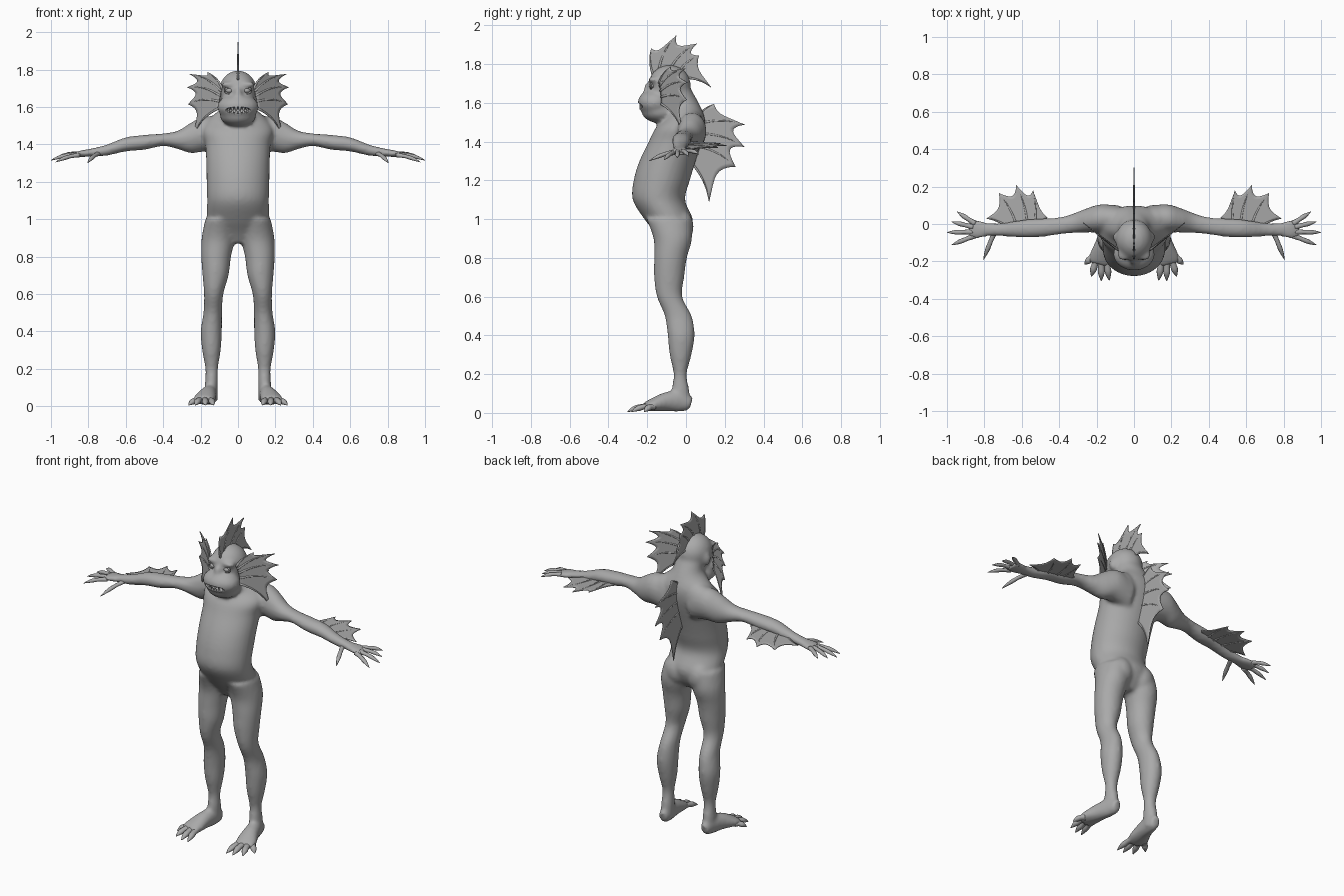
import bpy, bmesh, math
from mathutils import Vector, Matrix

cube = bpy.data.objects.get("Cube")
if cube:
    bpy.data.objects.remove(cube, do_unlink=True)

skin = bpy.data.materials.new("grey_skin")
skin.use_nodes = True
GREY = (0.4, 0.4, 0.4, 1)
skin.diffuse_color = GREY
skin.node_tree.nodes["Principled BSDF"].inputs["Base Color"].default_value = GREY


def finish(bm, name):
    bmesh.ops.recalc_face_normals(bm, faces=bm.faces)
    for f in bm.faces:
        f.smooth = True
    me = bpy.data.meshes.new(name)
    bm.to_mesh(me)
    bm.free()
    me.materials.append(skin)
    ob = bpy.data.objects.new(name, me)
    bpy.context.collection.objects.link(ob)
    return ob


def resample(rows, steps):
    """Catmull-Rom through rows of numbers."""
    rows = [Vector(r) for r in rows]
    out = []
    for i in range(len(rows) - 1):
        a, b = rows[max(i - 1, 0)], rows[i]
        c, d = rows[i + 1], rows[min(i + 2, len(rows) - 1)]
        for k in range(steps):
            t = k / steps
            out.append(b + (c - a) * (t / 2) + (a * 2 - b * 5 + c * 4 - d) * (t * t / 2)
                       + (b * 3 - a - c * 3 + d) * (t ** 3 / 2))
    return out + [rows[-1]]


def loft(bm, rows, side=1, axis=None, steps=4, seg=20):
    """Tube through rows of (x, y, z, half width, half height)."""
    rows = resample(rows, steps)
    rings = []
    for i, r in enumerate(rows):
        p = Vector(r[:3])
        if axis == 'Z':
            u, v = Vector((1, 0, 0)), Vector((0, 1, 0))
        elif axis == 'X':
            u, v = Vector((0, 1, 0)), Vector((0, 0, 1))
        else:
            d = Vector(rows[min(i + 1, len(rows) - 1)][:3]) - Vector(rows[max(i - 1, 0)][:3])
            up = Vector((0, 0, 1)) if abs(d.normalized().z) < 0.9 else Vector((0, 1, 0))
            u = d.cross(up).normalized()
            v = u.cross(d).normalized()
        ring = []
        for k in range(seg):
            a = math.tau * k / seg
            q = p + u * (math.cos(a) * r[3]) + v * (math.sin(a) * r[4])
            ring.append(bm.verts.new((q.x * side, q.y, q.z)))
        rings.append(ring)
    for a, b in zip(rings, rings[1:]):
        for k in range(seg):
            n = (k + 1) % seg
            bm.faces.new((a[k], a[n], b[n], b[k]))
    bm.faces.new(rings[0])
    bm.faces.new(rings[-1])


def ball(bm, centre, radii, seg=24):
    bmesh.ops.create_uvsphere(bm, u_segments=seg, v_segments=seg // 2, radius=1,
                              matrix=Matrix.Translation(centre) @ Matrix.Diagonal((*radii, 1)))


def fin(name, ribs, place, bend=0.08, scallop=0.3):
    """Scalloped web stretched over curved ribs given as (base, tip) pairs."""
    def along(rib, s):
        a, b = Vector(rib[0]), Vector(rib[1])
        d = b - a
        return a + d * s + Vector((-d.y, d.x)) * (bend * 4 * s * (1 - s))

    bm = bmesh.new()
    n = 8
    for r0, r1 in zip(ribs, ribs[1:]):
        grid = []
        for i in range(n + 1):
            row = []
            for j in range(n + 1):
                t = j / n
                s = i / n * (1 - scallop * 4 * t * (1 - t))
                row.append(bm.verts.new(place(*along(r0, s).lerp(along(r1, s), t))))
            grid.append(row)
        for i in range(n):
            for j in range(n):
                bm.faces.new((grid[i][j], grid[i + 1][j], grid[i + 1][j + 1], grid[i][j + 1]))
    bmesh.ops.remove_doubles(bm, verts=bm.verts, dist=0.0002)
    web = finish(bm, name + "_web")
    thick = web.modifiers.new("thickness", 'SOLIDIFY')
    thick.thickness, thick.offset = 0.005, 0
    bm = bmesh.new()
    for rib in ribs:
        rows = []
        for s in (0, 0.25, 0.5, 0.75, 1):
            w = 0.007 - 0.005 * s
            rows.append((*place(*along(rib, s)), w, w))
        loft(bm, rows, steps=2, seg=8)
    finish(bm, name + "_ribs")


# Body: overlapping torso, head, limbs, fused into one skin
bm = bmesh.new()
torso = [(0.87, -.07, .05, .05), (0.93, -.07, .14, .09), (1.0, -.09, .165, .125),
         (1.1, -.14, .165, .135), (1.2, -.125, .168, .145), (1.3, -.095, .17, .145),
         (1.4, -.055, .175, .137), (1.47, -.03, .19, .127), (1.53, -.005, .16, .1),
         (1.6, -.02, .09, .085), (1.68, -.05, .08, .07)]
loft(bm, [(0, y, z, a, b) for z, y, a, b in torso], axis='Z', seg=32)
ball(bm, (0, -.085, 1.69), (.1, .11, .105))
ball(bm, (0, -.16, 1.6), (.112, .09, .07))
ball(bm, (0, -.135, 1.555), (.098, .095, .06))
ball(bm, (0, -.195, 1.665), (.022, .025, .04))
leg = [(1.0, .095, -.09, .08, .115), (.9, .105, -.068, .09, .1), (.8, .117, -.08, .08, .085),
       (.7, .12, -.087, .07, .078), (.6, .13, -.085, .052, .066), (.5, .135, -.04, .05, .07),
       (.4, .143, -.025, .057, .07), (.3, .142, -.028, .05, .057), (.2, .141, -.03, .034, .034),
       (.12, .142, -.028, .035, .045), (.03, .142, -.02, .034, .045)]
foot = [(.14, .025, .045, .028, .035), (.146, -.03, .06, .037, .055), (.16, -.1, .058, .046, .05),
        (.178, -.17, .042, .06, .034), (.19, -.215, .03, .06, .02)]
arm = [(.08, .03, 1.44, .07, .1), (.18, .03, 1.455, .075, .095), (.25, .02, 1.435, .065, .083),
       (.32, .005, 1.424, .053, .05), (.4, -.01, 1.425, .046, .034), (.5, -.02, 1.411, .05, .04),
       (.6, -.025, 1.4, .047, .038), (.7, -.03, 1.37, .036, .03), (.78, -.03, 1.357, .036, .022),
       (.84, -.028, 1.35, .052, .018), (.885, -.025, 1.341, .045, .012)]
for s in (1, -1):
    loft(bm, [(x, y, z, a, b) for z, x, y, a, b in leg], s, 'Z')
    loft(bm, foot, s)
    loft(bm, arm, s, 'X')
    ball(bm, (s * .075, -.035, .96), (.075, .075, .09))
    ball(bm, (s * .11, .03, 1.46), (.09, .07, .1))
    ball(bm, (s * .05, -.165, 1.72), (.042, .032, .016))
    ball(bm, (s * .095, -.07, 1.67), (.018, .025, .04))
body = finish(bm, "body")
fuse = body.modifiers.new("fuse", 'REMESH')
fuse.mode, fuse.voxel_size, fuse.use_smooth_shade = 'VOXEL', 0.011, True
soften = body.modifiers.new("soften", 'SMOOTH')
soften.factor, soften.iterations = 0.5, 7

# Mouth opening
bm = bmesh.new()
ball(bm, (0, -.235, 1.583), (.068, .05, .017))
cutter = finish(bm, "mouth_cutter")
cutter.hide_render = True
cutter.hide_set(True)
cut = body.modifiers.new("mouth", 'BOOLEAN')
cut.operation, cut.object = 'DIFFERENCE', cutter

# Teeth in two rows
bm = bmesh.new()
for x in (-.05, -.03, -.01, .01, .03, .05):
    y = -.236 + 9 * x * x
    for z0, z1 in ((1.604, 1.576), (1.564, 1.588)):
        loft(bm, [(x, y, z0, .008, .006), (x, y, (z0 + z1) / 2, .007, .005),
                  (x, y - .002, z1, .001, .001)], axis='Z', steps=2, seg=8)
finish(bm, "teeth")

# Eyes with lid rims
bm = bmesh.new()
for s in (1, -1):
    ball(bm, (s * .046, -.172, 1.688), (.021, .02, .014), 16)
    lid = [(s * .046 + .025 * math.cos(a), -.18, 1.688 + .016 * math.sin(a), .005, .005)
           for a in (math.tau * k / 12 for k in range(13))]
    loft(bm, lid, steps=1, seg=8)
finish(bm, "eyes")

# Fingers, thumbs and toes, tapering to claws
fingers = [((.85, .002, 1.35), (.945, .065, 1.335)), ((.86, -.016, 1.35), (.975, .012, 1.325)),
           ((.86, -.042, 1.347), (1.0, -.045, 1.315)), ((.85, -.062, 1.343), (.975, -.112, 1.305)),
           ((.745, -.04, 1.352), (.805, -.19, 1.3))]
toes = [((.15, -.18, .035), (.132, -.302, .006)), ((.175, -.19, .035), (.175, -.303, .006)),
        ((.2, -.185, .035), (.228, -.28, .006)), ((.215, -.17, .032), (.264, -.215, .006))]
for s, tag in ((1, "left"), (-1, "right")):
    for part, digits, w in (("fingers", fingers, .014), ("toes", toes, .02)):
        bm = bmesh.new()
        for a, b in digits:
            a, b = Vector(a), Vector(b)
            rows = []
            for t, k in ((0, 1.1), (.35, .85), (.6, .9), (.8, .6), (1, .1)):
                p = a.lerp(b, t)
                p.z += .03 * t * (1 - t)
                rows.append((*p, w * k, w * k * .85))
            loft(bm, rows, s, steps=3, seg=10)
        finish(bm, tag + "_" + part)

    # Frills beside the head and fins behind the forearms
    frill = [((.085, 1.70), (.163, 1.785)), ((.09, 1.685), (.257, 1.775)),
             ((.095, 1.66), (.272, 1.705)), ((.1, 1.63), (.266, 1.615)),
             ((.1, 1.595), (.235, 1.455))]
    fin(tag + "_head_frill", frill,
        lambda x, z: (s * x, -.135 + (x - .09) * .78, z), bend=.1, scallop=.25)
    forearm = [((.51, .0), (.465, .035)), ((.53, .005), (.54, .178)), ((.57, .005), (.63, .208)),
               ((.63, .0), (.722, .165)), ((.68, -.01), (.787, .03))]
    fin(tag + "_forearm_fin", forearm,
        lambda x, y: (s * x, y, 1.395 - .12 * (x - .5)), bend=.05, scallop=.22)

# Crest on the head and fin on the back
crest = [((-.17, 1.745), (-.178, 1.88)), ((-.14, 1.77), (-.05, 1.946)), ((-.08, 1.78), (.057, 1.905)),
         ((-.03, 1.77), (.066, 1.842)), ((.0, 1.73), (.13, 1.68))]
fin("head_crest", crest, lambda y, z: (0, y, z), scallop=.25)
sail = [((.06, 1.53), (.145, 1.592)), ((.06, 1.49), (.302, 1.487)), ((.055, 1.44), (.302, 1.372)),
        ((.045, 1.38), (.255, 1.27)), ((.02, 1.3), (.12, 1.09))]
fin("back_fin", sail, lambda y, z: (0, y, z), scallop=.25)
